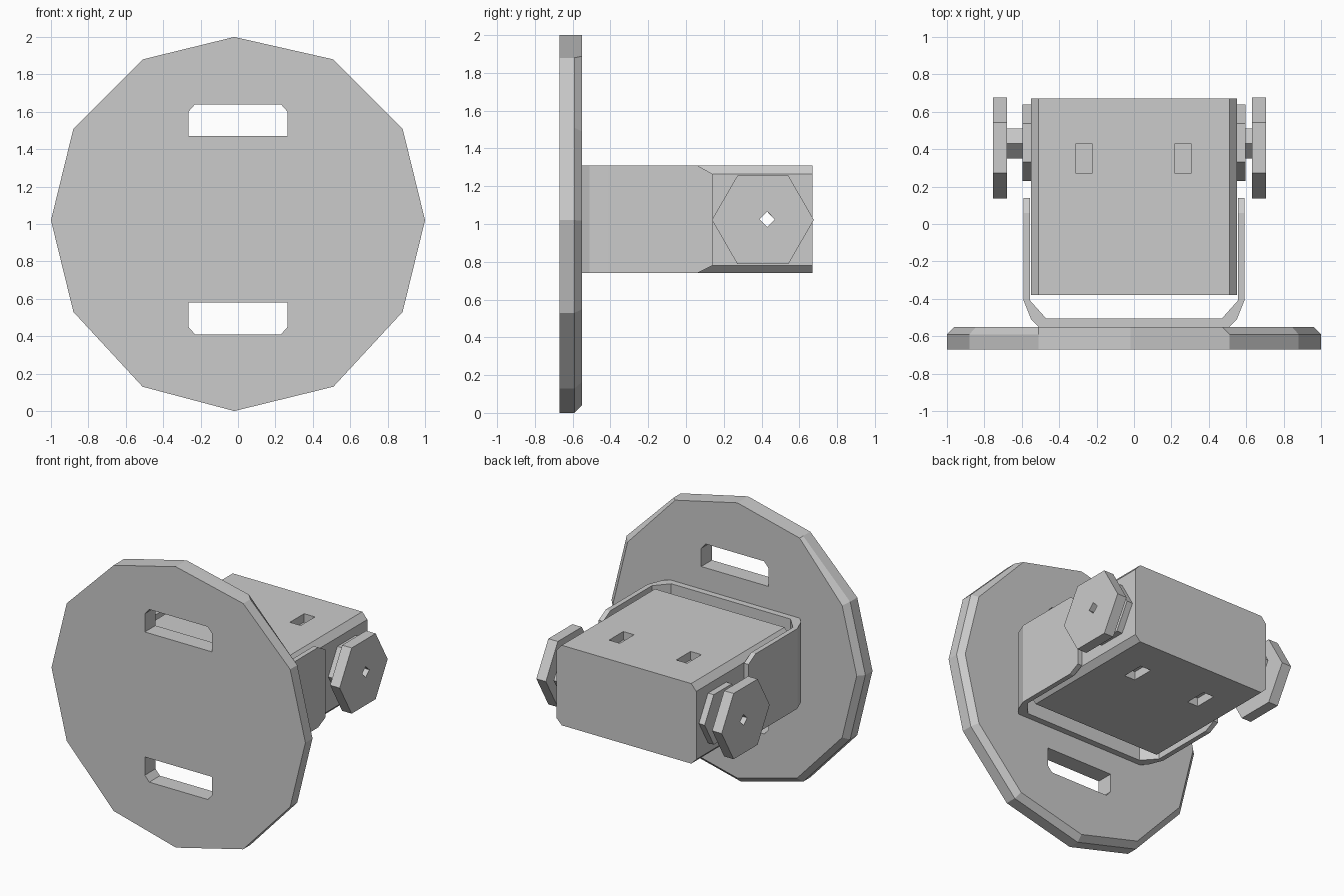
import bpy, bmesh
from math import cos, sin, pi

cube = bpy.data.objects.get("Cube")
if cube:
    bpy.data.objects.remove(cube, do_unlink=True)

grey = bpy.data.materials.new("plain grey")
grey.use_nodes = True
grey.diffuse_color = (0.6, 0.6, 0.6, 1)
grey.node_tree.nodes["Principled BSDF"].inputs["Base Color"].default_value = (0.6, 0.6, 0.6, 1)

AXES = {"x": lambda u, v, t: (t, u, v),
        "y": lambda u, v, t: (u, t, v),
        "z": lambda u, v, t: (u, v, t)}


def loft(name, axis, rings):
    """Solid from a list of (position along axis, outline) sections."""
    bm = bmesh.new()
    loops = [[bm.verts.new(AXES[axis](u, v, t)) for u, v in pts] for t, pts in rings]
    bm.faces.new(loops[0])
    bm.faces.new(loops[-1])
    for a, b in zip(loops, loops[1:]):
        for i in range(len(a)):
            j = (i + 1) % len(a)
            bm.faces.new((a[i], a[j], b[j], b[i]))
    bmesh.ops.recalc_face_normals(bm, faces=bm.faces)
    mesh = bpy.data.meshes.new(name)
    bm.to_mesh(mesh)
    bm.free()
    mesh.materials.append(grey)
    obj = bpy.data.objects.new(name, mesh)
    bpy.context.collection.objects.link(obj)
    return obj


def prism(name, axis, pts, a, b):
    return loft(name, axis, [(a, pts), (b, pts)])


def ngon(n, r, cu, cv):
    return [(cu + r * cos(2 * pi * i / n), cv + r * sin(2 * pi * i / n)) for i in range(n)]


def rect(u0, u1, v0, v1):
    return [(u0, v0), (u1, v0), (u1, v1), (u0, v1)]


def cut(obj, cutter):
    mod = obj.modifiers.new("cut", "BOOLEAN")
    mod.operation, mod.solver, mod.object = "DIFFERENCE", "EXACT", cutter
    bpy.context.view_layer.objects.active = obj
    bpy.ops.object.modifier_apply(modifier=mod.name)
    bpy.data.objects.remove(cutter, do_unlink=True)


# Round plate: twelve sides, back edge chamfered except near the top
side = [(0.51, 0.13), (0.88, 0.53), (1, 1.02), (0.88, 1.51), (0.51, 1.88)]
outline = [(-0.02, 0)] + side + [(-0.02, 2)] + [(-x, z) for x, z in reversed(side)]
back = [(x * 0.96, 1 + (z - 1) * 0.96) for x, z in outline]
back[5] = (0.47, 1.888)
back[6:8] = outline[6:8]
plate = loft("round_plate", "y", [(-0.67, outline), (-0.59, outline), (-0.55, back)])

# Two slots with clipped outer corners
for s in (1, -1):
    mid = 1.025
    slot = [(-0.265, 0.445), (0.265, 0.445), (0.265, 0.575),
            (0.23, 0.615), (-0.23, 0.615), (-0.265, 0.575)]
    cut(plate, prism("slot_cutter", "y", [(x, mid + s * z) for x, z in slot], -0.8, -0.4))

# U-shaped bracket with clipped arm ends
outer = [(0.51, -0.55), (0.55, -0.51), (0.59, -0.41), (0.59, 0.14)]
inner = [(0.555, 0.14), (0.555, -0.41), (0.47, -0.505)]
half = outer + inner
bracket = prism("bracket", "z", half + [(-x, y) for x, y in reversed(half)], 0.74, 1.31)
for z, z_in in ((1.31, 1.265), (0.74, 0.78)):
    out = z + (0.1 if z > 1 else -0.1)
    corner = [(0.06, z), (0.14, z_in), (0.2, z_in), (0.2, out), (0.06, out)]
    cut(bracket, prism("arm_end_cutter", "x", corner, -0.8, 0.8))

# Box body with chamfered long edges
box_outline = [(-0.51, 0.74), (0.51, 0.74), (0.55, 0.78), (0.55, 1.265),
               (0.51, 1.31), (-0.51, 1.31), (-0.55, 1.265), (-0.55, 0.78)]
box = prism("box_body", "y", box_outline, -0.38, 0.67)
for x in (-0.31, 0.22):
    for z in (0.74, 1.31):
        cut(box, prism("pocket_cutter", "z", rect(x, x + 0.085, 0.27, 0.43), z - 0.06, z + 0.06))

# Clamping knobs: washer, square shaft and six-sided head on each side
parts = [box]
for label, s, head in (("left", 1, 0.63), ("right", -1, 0.68)):
    parts.append(prism(label + "_washer", "x", ngon(6, 0.205, 0.435, 1.025), s * 0.55, s * 0.595))
    parts.append(prism(label + "_shaft", "x", ngon(4, 0.08, 0.43, 1.025), s * 0.595, s * head))
    parts.append(prism(label + "_knob", "x", ngon(6, 0.27, 0.407, 1.022), s * head, s * (head + 0.075)))

# Axle hole through box and knobs
for part in parts:
    cut(part, prism("axle_cutter", "x", ngon(4, 0.04, 0.43, 1.025), -0.9, 0.9))
